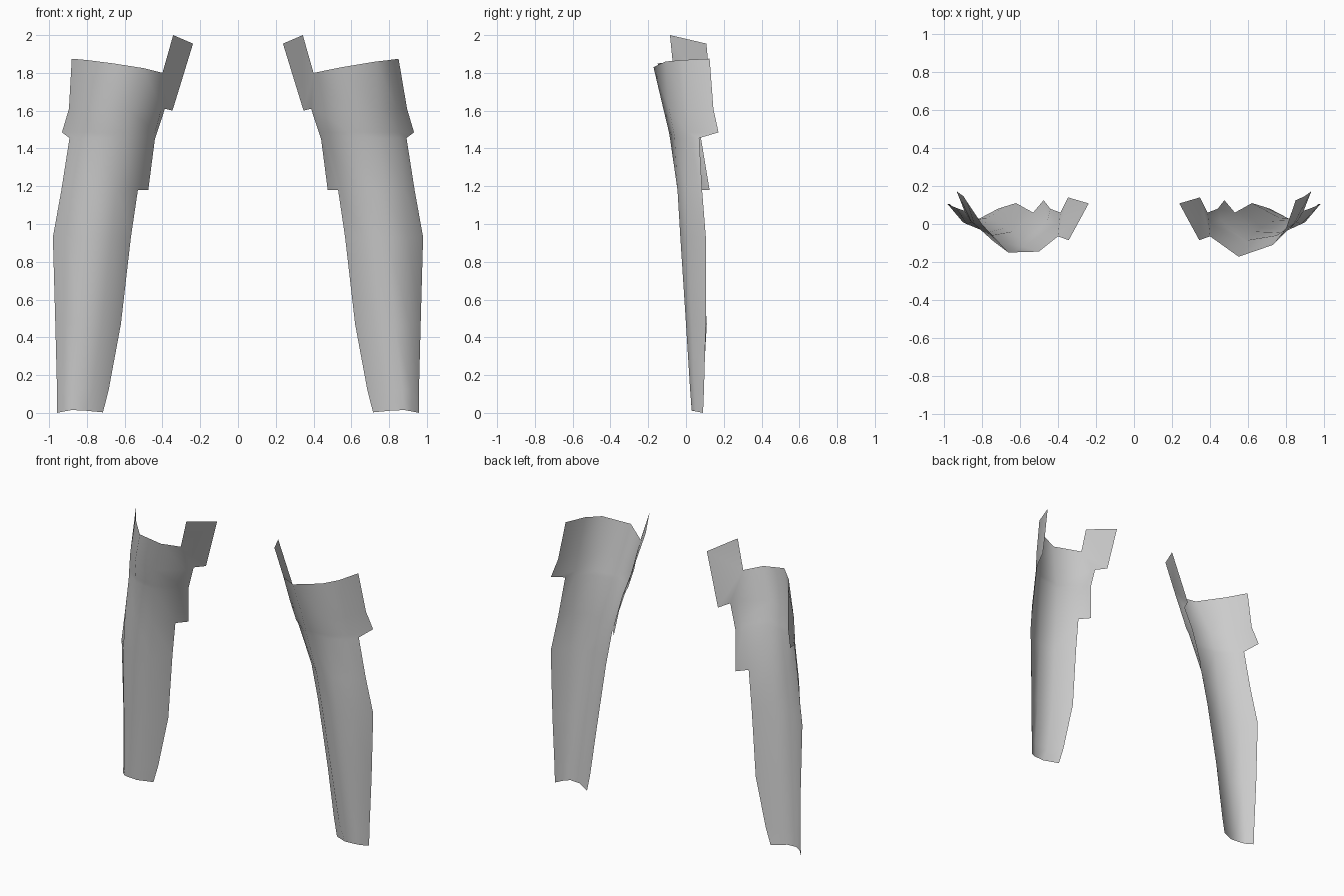
import bpy, bmesh

if "Cube" in bpy.data.objects:
    bpy.data.objects.remove(bpy.data.objects["Cube"])

grey = bpy.data.materials.new("plain_grey")
grey.diffuse_color = (0.6, 0.6, 0.6, 1)
grey.use_nodes = True
grey.node_tree.nodes["Principled BSDF"].inputs["Base Color"].default_value = grey.diffuse_color

# Cross-sections below the top rim: height, then (x, y) from outer edge to inner edge
SECTIONS = [
    (1.61, (.895, .145), (.84, .0), (.74, -.09), (.58, -.12), (.405, .0)),
    (1.485, (.932, .172), (.855, .01), (.75, -.065), (.59, -.09), (.44, .015)),
    (1.455, (.892, .07), (.855, .01), (.75, -.06), (.595, -.085), (.455, .02)),
    (1.18, (.935, .085), (.88, .0), (.77, -.045), (.64, -.04), (.53, .06)),
    (0.93, (.98, .105), (.90, .01), (.79, -.03), (.67, -.02), (.567, .08)),
    (0.47, (.967, .105), (.91, .03), (.83, .0), (.72, .015), (.62, .11)),
    (0.12, (.958, .095), (.92, .045), (.87, .022), (.77, .03), (.685, .09)),
]
HEM = [(.958, .09, 0), (.92, .05, .008), (.88, .03, .015), (.81, .03, .012), (.715, .08, .003)]

# The sloping top rim differs slightly between the two guards
RIMS = {
    "right": [(.85, .125, 1.875), (.80, -.02, 1.868), (.73, -.11, 1.86), (.55, -.172, 1.83), (.40, -.065, 1.80)],
    "left": [(.88, .12, 1.875), (.80, .0, 1.868), (.66, -.15, 1.85), (.50, -.145, 1.825), (.40, -.065, 1.80)],
}


def build_guard(name, sign, rim):
    bm = bmesh.new()

    def vert(x, y, z):
        return bm.verts.new((sign * x, y, z))

    def face(*vs):
        # keep the convex side facing out on both guards
        bm.faces.new(vs[::-1] if sign > 0 else vs)

    # curved shell lofted from rim to hem
    rows = [[vert(*p) for p in rim]]
    for z, *pts in SECTIONS:
        rows.append([vert(x, y, z) for x, y in pts])
    rows.append([vert(*p) for p in HEM])
    for top, low in zip(rows, rows[1:]):
        for c in range(4):
            face(top[c], low[c], low[c + 1], top[c + 1])

    # inner edge strip joining the two flaps
    upper = vert(.387, .06, 1.61)
    lower = vert(.44, .08, 1.45)
    face(rows[0][4], rows[1][4], upper)
    face(rows[1][4], rows[2][4], lower, upper)
    face(rows[2][4], rows[3][4], lower)

    # raised upper flap
    tip, corner, foot = vert(.343, -.085, 2.0), vert(.238, .108, 1.955), vert(.347, .14, 1.60)
    face(rows[0][4], upper, foot)
    face(rows[0][4], foot, corner, tip)

    # lower flap
    face(rows[3][4], rows[4][4], vert(.475, .125, 1.18), lower)

    mesh = bpy.data.meshes.new(name)
    bm.to_mesh(mesh)
    bm.free()
    mesh.materials.append(grey)
    for p in mesh.polygons:
        p.use_smooth = True
    obj = bpy.data.objects.new(name, mesh)
    bpy.context.collection.objects.link(obj)


build_guard("right_leg_guard", 1, RIMS["right"])
build_guard("left_leg_guard", -1, RIMS["left"])
